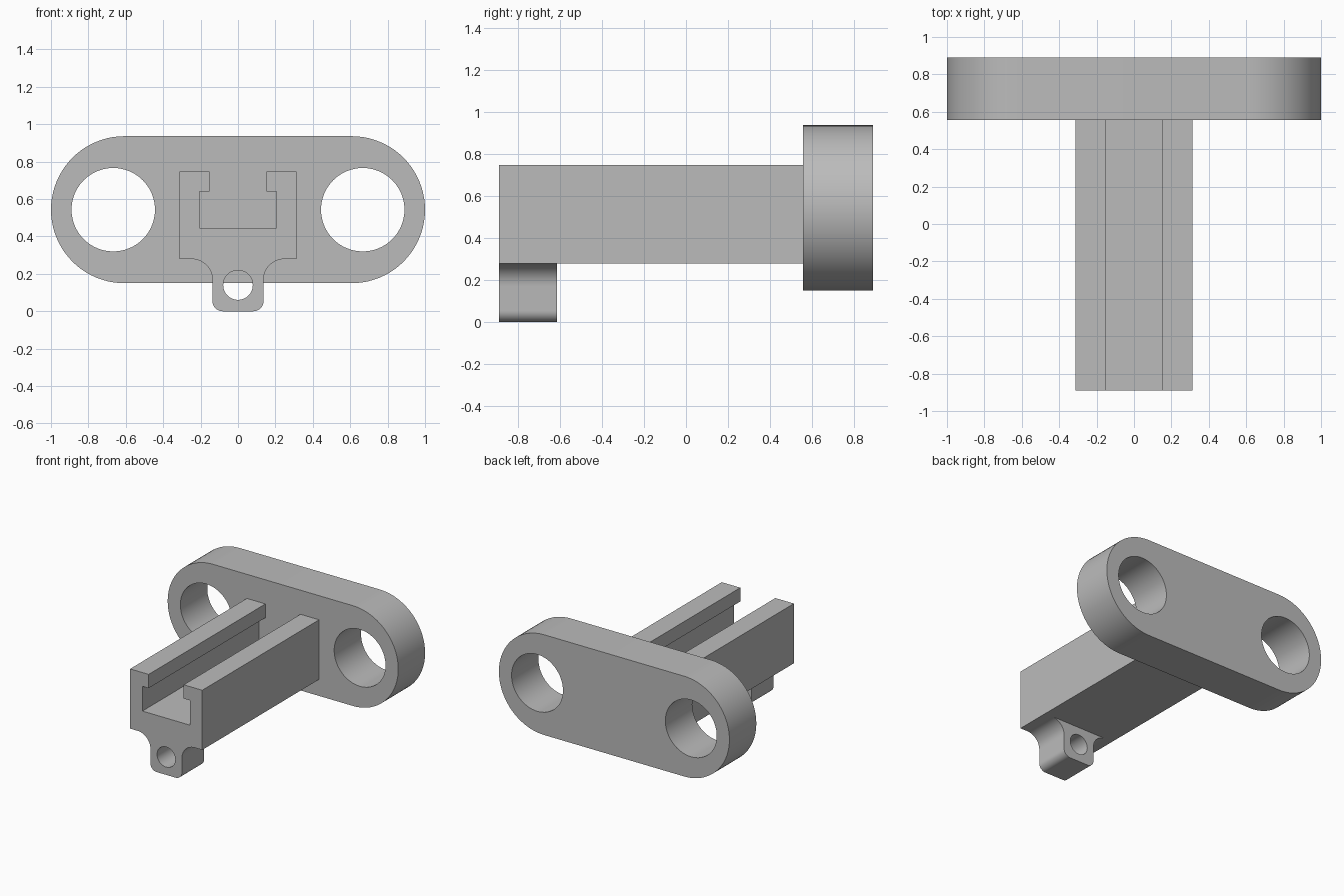
import bpy
import bmesh
from math import radians, cos, sin
from mathutils import Matrix

cube = bpy.data.objects.get("Cube")
if cube:
    bpy.data.objects.remove(cube, do_unlink=True)

grey = bpy.data.materials.new("plain grey")
grey.use_nodes = True
colour = (0.5, 0.5, 0.5, 1)
grey.diffuse_color = colour
grey.node_tree.nodes["Principled BSDF"].inputs["Base Color"].default_value = colour


def arc(cx, cz, r, start, end, steps=12):
    """Points along an arc, angles in degrees."""
    angles = [radians(start + (end - start) * i / steps) for i in range(steps + 1)]
    return [(cx + r * cos(a), cz + r * sin(a)) for a in angles]


def circle(cx, cz, r):
    return arc(cx, cz, r, 0, 360, 64)[:-1]


def mirrored(half):
    """Close a right-hand half profile with its mirror image."""
    return half + [(-x, z) for x, z in reversed(half)]


def extrude_profile(name, loops, y_front, y_back):
    """Fill x-z outlines (inner loops become holes) and extrude them along y."""
    curve = bpy.data.curves.new(name + "_profile", "CURVE")
    curve.dimensions = "2D"
    curve.fill_mode = "BOTH"
    curve.extrude = (y_back - y_front) / 2
    for loop in loops:
        spline = curve.splines.new("POLY")
        spline.points.add(len(loop) - 1)
        for point, (x, z) in zip(spline.points, loop):
            point.co = (x, z, 0, 1)
        spline.use_cyclic_u = True
    helper = bpy.data.objects.new(name + "_helper", curve)
    bpy.context.collection.objects.link(helper)
    bpy.context.view_layer.update()
    depsgraph = bpy.context.evaluated_depsgraph_get()
    mesh = bpy.data.meshes.new_from_object(helper.evaluated_get(depsgraph))
    bpy.data.objects.remove(helper, do_unlink=True)
    bpy.data.curves.remove(curve)

    # Weld caps to walls and stand the profile upright
    mesh.transform(Matrix.Translation((0, (y_front + y_back) / 2, 0))
                   @ Matrix.Rotation(radians(90), 4, "X"))
    bm = bmesh.new()
    bm.from_mesh(mesh)
    bmesh.ops.remove_doubles(bm, verts=bm.verts, dist=0.0001)
    bmesh.ops.recalc_face_normals(bm, faces=bm.faces)
    bm.to_mesh(mesh)
    bm.free()
    mesh.name = name
    mesh.materials.clear()
    mesh.materials.append(grey)

    obj = bpy.data.objects.new(name, mesh)
    bpy.context.collection.objects.link(obj)
    bpy.ops.object.select_all(action="DESELECT")
    obj.select_set(True)
    bpy.context.view_layer.objects.active = obj
    bpy.ops.object.shade_smooth_by_angle(angle=radians(30))
    return obj


FRONT, PLATE_FRONT, BACK = -0.89, 0.557, 0.89
RAIL_BOTTOM = 0.279

# Rounded end plate with two large holes
plate_z, plate_r = 0.543, 0.393
plate = mirrored(arc(1 - plate_r, plate_z, plate_r, -90, 90, 40))
holes = [circle(side * 0.667, plate_z, 0.223) for side in (-1, 1)]
extrude_profile("end_plate", [plate] + holes, PLATE_FRONT, BACK)

# Long rail with a T-shaped slot along its top
rail = mirrored([(0.313, RAIL_BOTTOM), (0.313, 0.747), (0.152, 0.747),
                 (0.152, 0.639), (0.206, 0.639), (0.206, 0.445)])
extrude_profile("slotted_rail", [rail], FRONT, PLATE_FRONT)

# Small lug under the rail: rounded foot, flared neck and pin hole
half_width, foot_r, flare_r = 0.137, 0.055, 0.11
lug = mirrored(arc(half_width - foot_r, foot_r, foot_r, -90, 0)
               + arc(half_width + flare_r, RAIL_BOTTOM - flare_r, flare_r, 180, 90))
extrude_profile("pin_lug", [lug, circle(0, 0.14, 0.079)], FRONT, -0.614)
